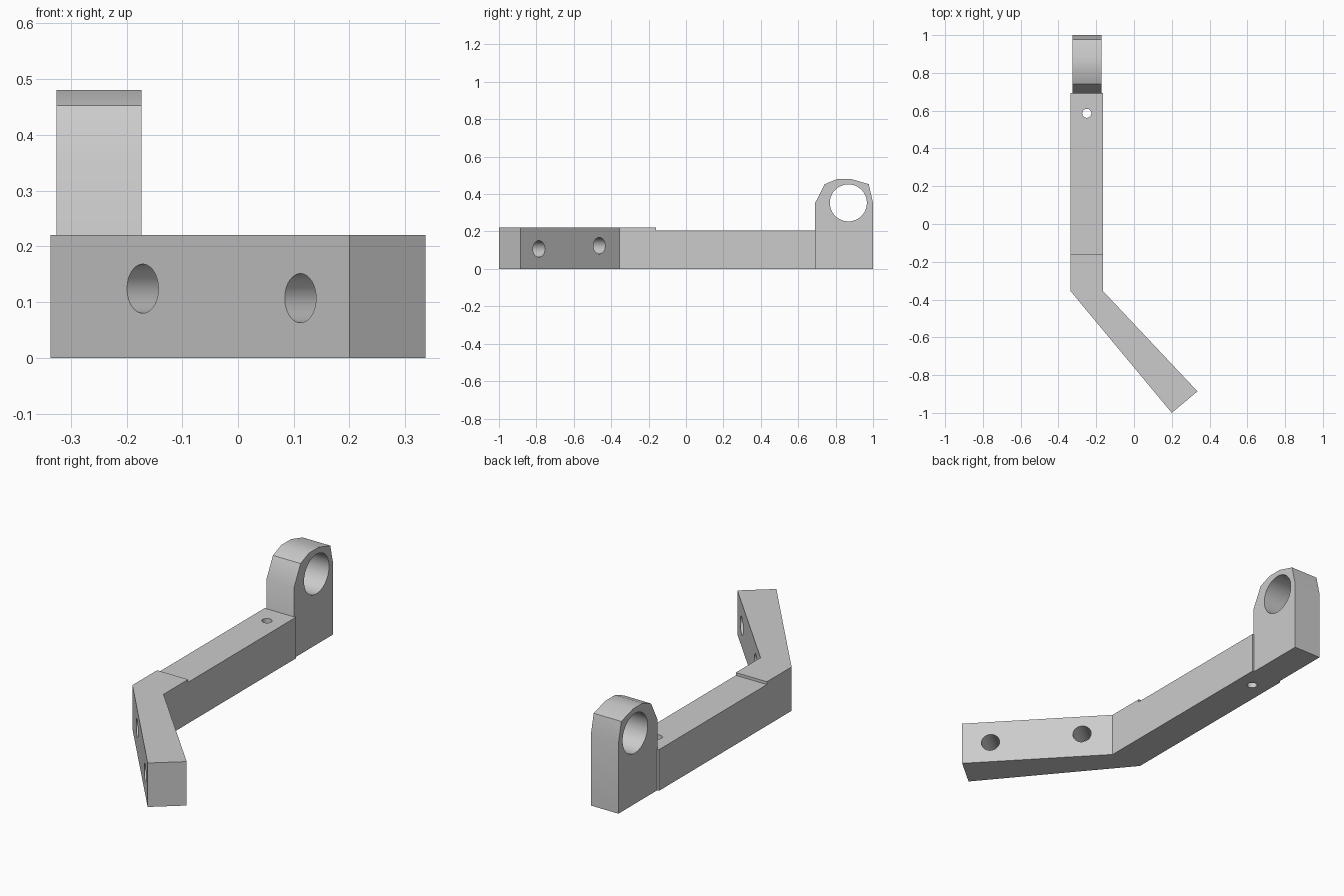
import bpy
import bmesh
import math
from mathutils import Matrix, Vector

cube = bpy.data.objects.get("Cube")
if cube:
    bpy.data.objects.remove(cube, do_unlink=True)

grey = bpy.data.materials.new("plain grey")
grey.use_nodes = True
grey.diffuse_color = (0.6, 0.6, 0.6, 1)
grey.node_tree.nodes["Principled BSDF"].inputs["Base Color"].default_value = (0.6, 0.6, 0.6, 1)


def make_object(name, bm):
    bmesh.ops.recalc_face_normals(bm, faces=bm.faces)
    mesh = bpy.data.meshes.new(name)
    bm.to_mesh(mesh)
    bm.free()
    mesh.materials.append(grey)
    obj = bpy.data.objects.new(name, mesh)
    bpy.context.collection.objects.link(obj)
    return obj


def extrude_profile(name, points, offset):
    """Closed outline pushed along an offset vector."""
    bm = bmesh.new()
    face = bm.faces.new([bm.verts.new(p) for p in points])
    new = bmesh.ops.extrude_face_region(bm, geom=[face])["geom"]
    verts = [v for v in new if isinstance(v, bmesh.types.BMVert)]
    bmesh.ops.translate(bm, verts=verts, vec=offset)
    return make_object(name, bm)


def drill(centre, axis, radius, length):
    """Round cutter centred on a point and lying along an axis."""
    turn = Vector(axis).to_track_quat("Z", "Y").to_matrix().to_4x4()
    bm = bmesh.new()
    bmesh.ops.create_cone(bm, cap_ends=True, segments=48, radius1=radius, radius2=radius,
                          depth=length, matrix=Matrix.Translation(centre) @ turn)
    return make_object("hole_cutter", bm)


def cut(target, cutters):
    bpy.ops.object.select_all(action="DESELECT")
    bpy.context.view_layer.objects.active = target
    target.select_set(True)
    for cutter in cutters:
        cutter.hide_render = True
        mod = target.modifiers.new("cut", "BOOLEAN")
        mod.operation = "DIFFERENCE"
        mod.solver = "EXACT"
        mod.object = cutter
        bpy.ops.object.modifier_apply(modifier=mod.name)
        bpy.data.objects.remove(cutter, do_unlink=True)
    bpy.ops.object.shade_smooth_by_angle(angle=math.radians(30))


# Bent bar: straight run with an angled, slightly tapered front arm
outline = [(-0.336, 0.693), (-0.336, -0.355), (0.2, -1.0),
           (0.336, -0.886), (-0.164, -0.355), (-0.164, 0.693)]
bar = extrude_profile("bent_bar", [(x, y, 0) for x, y in outline], (0, 0, 0.22))

# Shallow step along the top of the straight run
step = extrude_profile("step_cutter", [(-0.5, -0.16, 0.206), (0.1, -0.16, 0.206),
                                       (0.1, 0.8, 0.206), (-0.5, 0.8, 0.206)], (0, 0, 0.1))

# Two mounting holes across the arm and one small vertical hole
across = (0.769, 0.639, 0)
cut(bar, [step,
          drill((-0.116, -0.508, 0.124), across, 0.044, 0.4),
          drill((0.177, -0.84, 0.107), across, 0.044, 0.4),
          drill((-0.25, 0.586, 0.1), (0, 0, 1), 0.024, 0.6)])

# Upright lug with a faceted crown and a large cross hole
side = [(0.69, 0), (0.69, 0.352), (0.742, 0.453), (0.808, 0.48),
        (0.885, 0.48), (0.977, 0.453), (1.0, 0.352), (1.0, 0)]
lug = extrude_profile("end_lug", [(-0.326, y, z) for y, z in side], (0.153, 0, 0))
cut(lug, [drill((-0.25, 0.868, 0.353), (1, 0, 0), 0.099, 0.5)])
